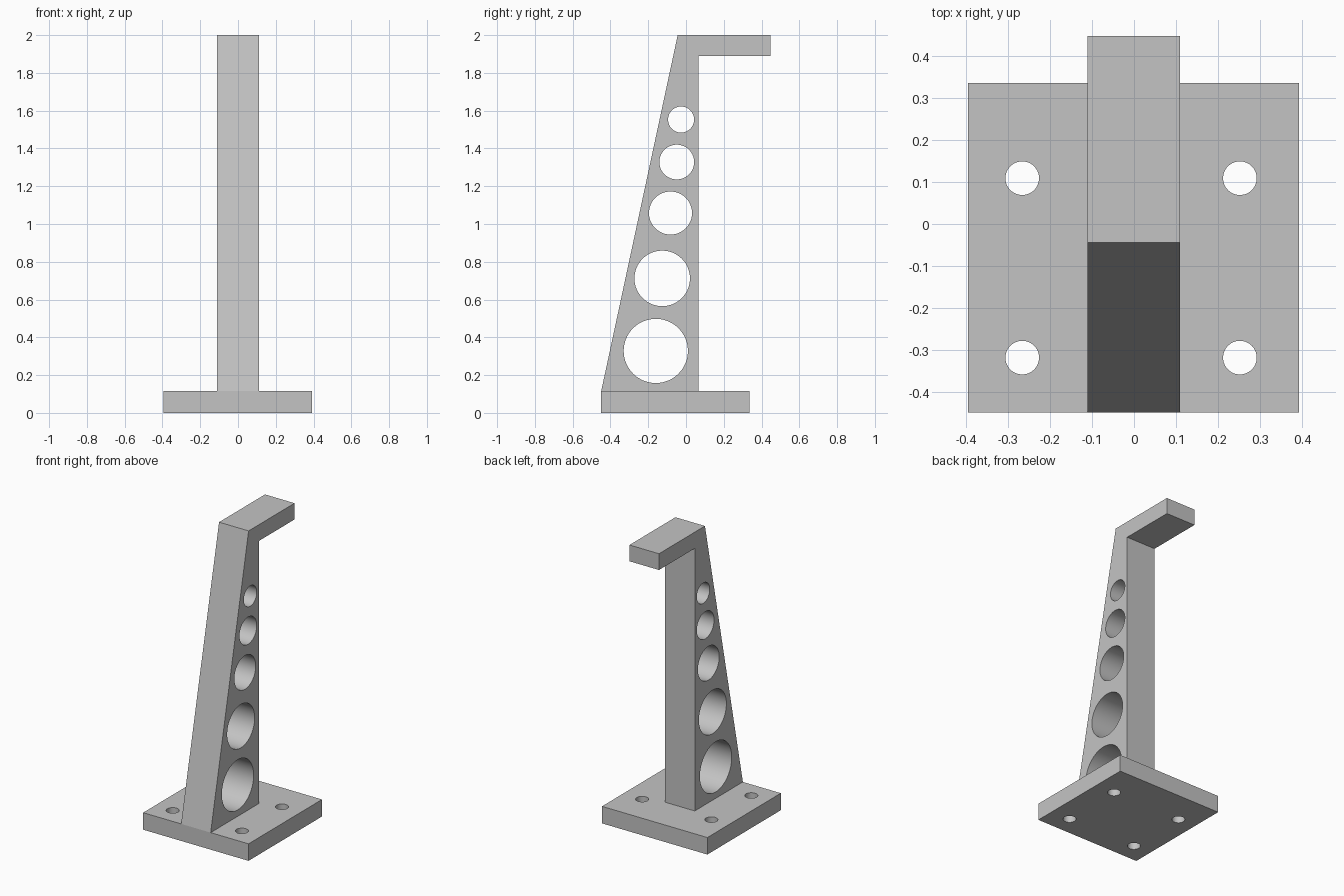
import bpy
import bmesh
from math import radians
from mathutils import Matrix, Vector

if "Cube" in bpy.data.objects:
    bpy.data.objects.remove(bpy.data.objects["Cube"], do_unlink=True)

grey = bpy.data.materials.new("light grey")
grey.use_nodes = True
colour = (0.55, 0.55, 0.55, 1)
grey.diffuse_color = colour
grey.node_tree.nodes["Principled BSDF"].inputs["Base Color"].default_value = colour


def make_object(name, bm):
    bmesh.ops.recalc_face_normals(bm, faces=bm.faces[:])
    mesh = bpy.data.meshes.new(name)
    bm.to_mesh(mesh)
    bm.free()
    mesh.materials.append(grey)
    obj = bpy.data.objects.new(name, mesh)
    bpy.context.collection.objects.link(obj)
    return obj


def extruded(name, points, offset):
    """Extrude a flat outline along an offset."""
    bm = bmesh.new()
    face = bm.faces.new([bm.verts.new(p) for p in points])
    result = bmesh.ops.extrude_face_region(bm, geom=[face], use_keep_orig=True)
    verts = [g for g in result["geom"] if isinstance(g, bmesh.types.BMVert)]
    bmesh.ops.translate(bm, verts=verts, vec=offset)
    return make_object(name, bm)


def drill(obj, holes, rotation):
    """Cut round holes, each given as a centre and a radius."""
    bm = bmesh.new()
    for centre, radius in holes:
        bmesh.ops.create_cone(bm, cap_ends=True, segments=64, radius1=radius,
                              radius2=radius, depth=0.6,
                              matrix=Matrix.Translation(centre) @ rotation)
    cutter = make_object(obj.name + "_cutter", bm)
    cutter.hide_render = True
    mod = obj.modifiers.new("holes", "BOOLEAN")
    mod.operation = "DIFFERENCE"
    mod.solver = "EXACT"
    mod.object = cutter
    bpy.ops.object.select_all(action="DESELECT")
    bpy.context.view_layer.objects.active = obj
    obj.select_set(True)
    bpy.ops.object.modifier_apply(modifier=mod.name)
    bpy.data.objects.remove(cutter, do_unlink=True)
    bpy.ops.object.shade_smooth_by_angle(angle=radians(30))


# Base plate with four bolt holes
left, right, front, back, top = -0.395, 0.393, -0.449, 0.336, 0.115
plate = extruded("base_plate",
                 [(left, front, 0), (right, front, 0), (right, back, 0), (left, back, 0)],
                 Vector((0, 0, top)))
drill(plate, [((x, y, 0), 0.04) for x in (-0.266, 0.252) for y in (-0.318, 0.109)],
      Matrix.Identity(4))

# Tapered upright and top arm share one side profile (y, z)
profile = [(front, top), (0.065, top), (0.065, 1.89), (0.447, 1.89), (0.447, 2), (-0.044, 2)]
upright = extruded("upright_with_arm", [(-0.111, y, z) for y, z in profile],
                   Vector((0.221, 0, 0)))

# Lightening holes shrink towards the top (y, z, radius)
holes = [(-0.16, 0.328, 0.17), (-0.126, 0.712, 0.147), (-0.082, 1.058, 0.114),
         (-0.049, 1.328, 0.092), (-0.026, 1.553, 0.069)]
drill(upright, [((0, y, z), r) for y, z, r in holes], Matrix.Rotation(radians(90), 4, "Y"))
